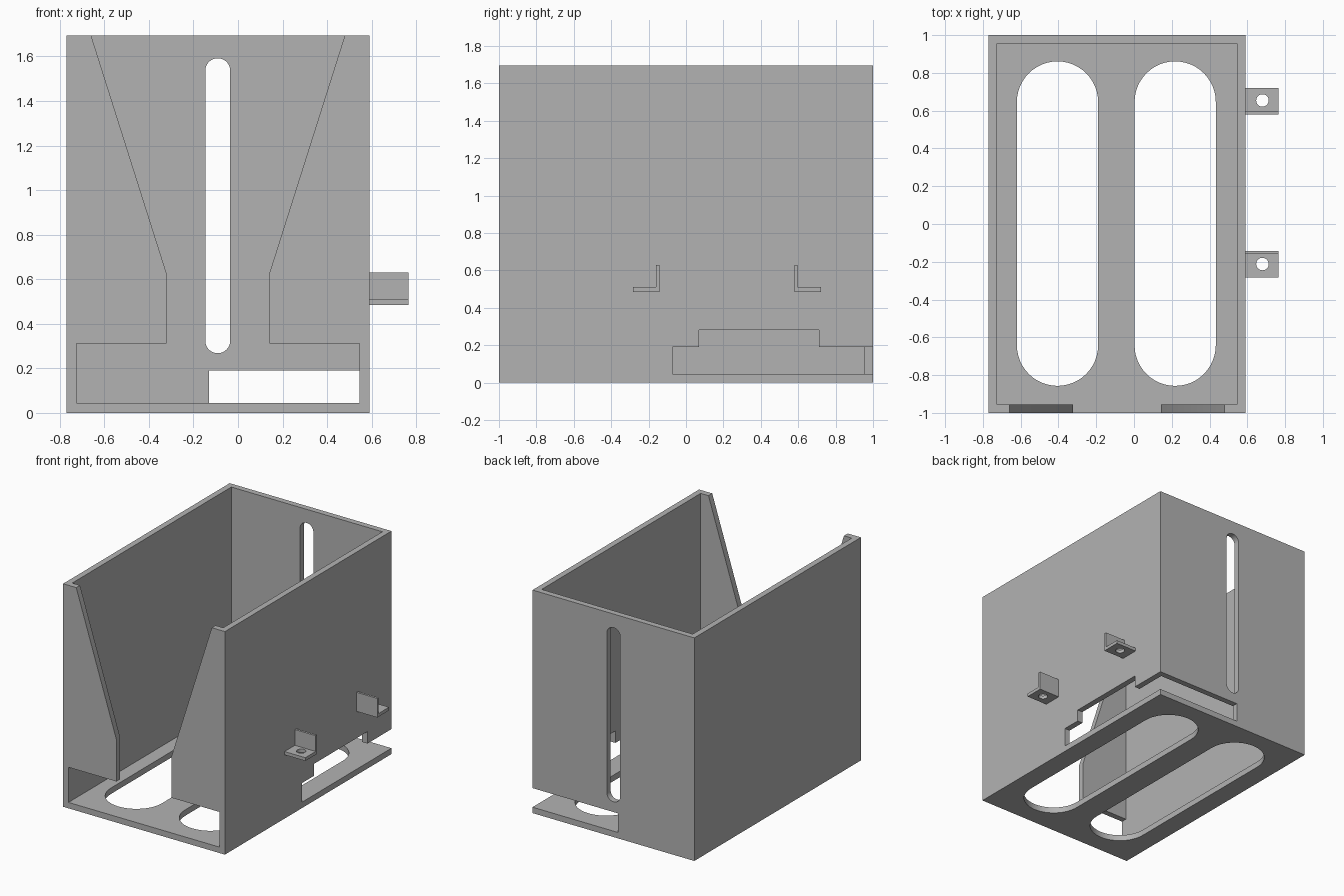
import bpy, bmesh, math

if "Cube" in bpy.data.objects:
    bpy.data.objects.remove(bpy.data.objects["Cube"])

grey = bpy.data.materials.new("plain grey")
grey.diffuse_color = (0.45, 0.45, 0.45, 1)
grey.use_nodes = True
grey.node_tree.nodes["Principled BSDF"].inputs["Base Color"].default_value = grey.diffuse_color


def prism(name, pts, axis, lo, hi):
    """Extrude a 2D profile along an axis from lo to hi."""
    place = {"x": lambda u, v, w: (w, u, v),
             "y": lambda u, v, w: (u, w, v),
             "z": lambda u, v, w: (u, v, w)}[axis]
    bm = bmesh.new()
    a = [bm.verts.new(place(u, v, lo)) for u, v in pts]
    b = [bm.verts.new(place(u, v, hi)) for u, v in pts]
    bm.faces.new(a)
    bm.faces.new(b)
    n = len(pts)
    for i in range(n):
        j = (i + 1) % n
        bm.faces.new((a[i], a[j], b[j], b[i]))
    bmesh.ops.recalc_face_normals(bm, faces=bm.faces)
    me = bpy.data.meshes.new(name)
    bm.to_mesh(me)
    bm.free()
    me.materials.append(grey)
    ob = bpy.data.objects.new(name, me)
    bpy.context.collection.objects.link(ob)
    return ob


def rect(u0, u1, v0, v1):
    return [(u0, v0), (u1, v0), (u1, v1), (u0, v1)]


def slot(u0, u1, v0, v1, seg=24):
    """Upright slot with round ends."""
    r, c = (u1 - u0) / 2, (u0 + u1) / 2
    pts = []
    for cv, start in ((v1 - r, 0), (v0 + r, math.pi)):
        for i in range(seg + 1):
            t = start + math.pi * i / seg
            pts.append((c + r * math.cos(t), cv + r * math.sin(t)))
    return pts


def circle(cu, cv, r, n=32):
    return [(cu + r * math.cos(2 * math.pi * i / n),
             cv + r * math.sin(2 * math.pi * i / n)) for i in range(n)]


def cut(ob, *cutter):
    tool = prism("cutter", *cutter)
    tool.hide_render = True
    mod = ob.modifiers.new("cut", "BOOLEAN")
    mod.operation, mod.solver, mod.object = "DIFFERENCE", "EXACT", tool
    bpy.context.view_layer.objects.active = ob
    bpy.ops.object.modifier_apply(modifier=mod.name)
    bpy.data.objects.remove(tool)


def smooth(ob):
    bpy.ops.object.select_all(action="DESELECT")
    ob.select_set(True)
    bpy.context.view_layer.objects.active = ob
    bpy.ops.object.shade_smooth_by_angle(angle=math.radians(30))


# Open-topped housing
T = 0.045
X0, X1 = -0.77, 0.59
housing = prism("housing", rect(X0, X1, -1, 1), "z", 0, 1.695)
cut(housing, rect(X0 + T, X1 - T, -1 + T, 1 - T), "z", T, 2)

# Front opening: funnel above, wide gap at the floor
cut(housing, [(X0 + T, T), (X1 - T, T), (X1 - T, 0.312), (0.142, 0.312), (0.142, 0.63),
              (0.513, 1.8), (-0.693, 1.8), (-0.322, 0.63), (-0.322, 0.312),
              (X0 + T, 0.312)], "y", -1.1, -0.9)

# Stepped side opening that runs out through the back corner
cut(housing, [(-0.073, T), (1.1, T), (1.1, 0.19), (0.712, 0.19), (0.712, 0.281),
              (0.07, 0.281), (0.07, 0.19), (-0.073, 0.19)], "x", 0.5, 0.7)
cut(housing, rect(-0.13, 0.7, T, 0.19), "y", 0.9, 1.1)

# Back slot and the two floor slots
cut(housing, slot(-0.147, -0.035, 0.268, 1.592), "y", 0.9, 1.1)
for left, right in ((-0.62, -0.19), (0.003, 0.433)):
    cut(housing, slot(left, right, -0.857, 0.861), "z", -0.1, 0.1)
smooth(housing)

# Mounting brackets, facing away from each other
for name, y, d, hole in (("front_bracket", -0.143, -1, -0.212),
                         ("rear_bracket", 0.58, 1, 0.654)):
    profile = [(0, 0.485), (0.141, 0.485), (0.141, 0.51), (0.017, 0.51),
               (0.017, 0.63), (0, 0.63)]
    bracket = prism(name, [(y + d * u, v) for u, v in profile], "x", X1, 0.765)
    cut(bracket, circle(0.68, hole, 0.033), "z", 0.4, 0.55)
    smooth(bracket)
